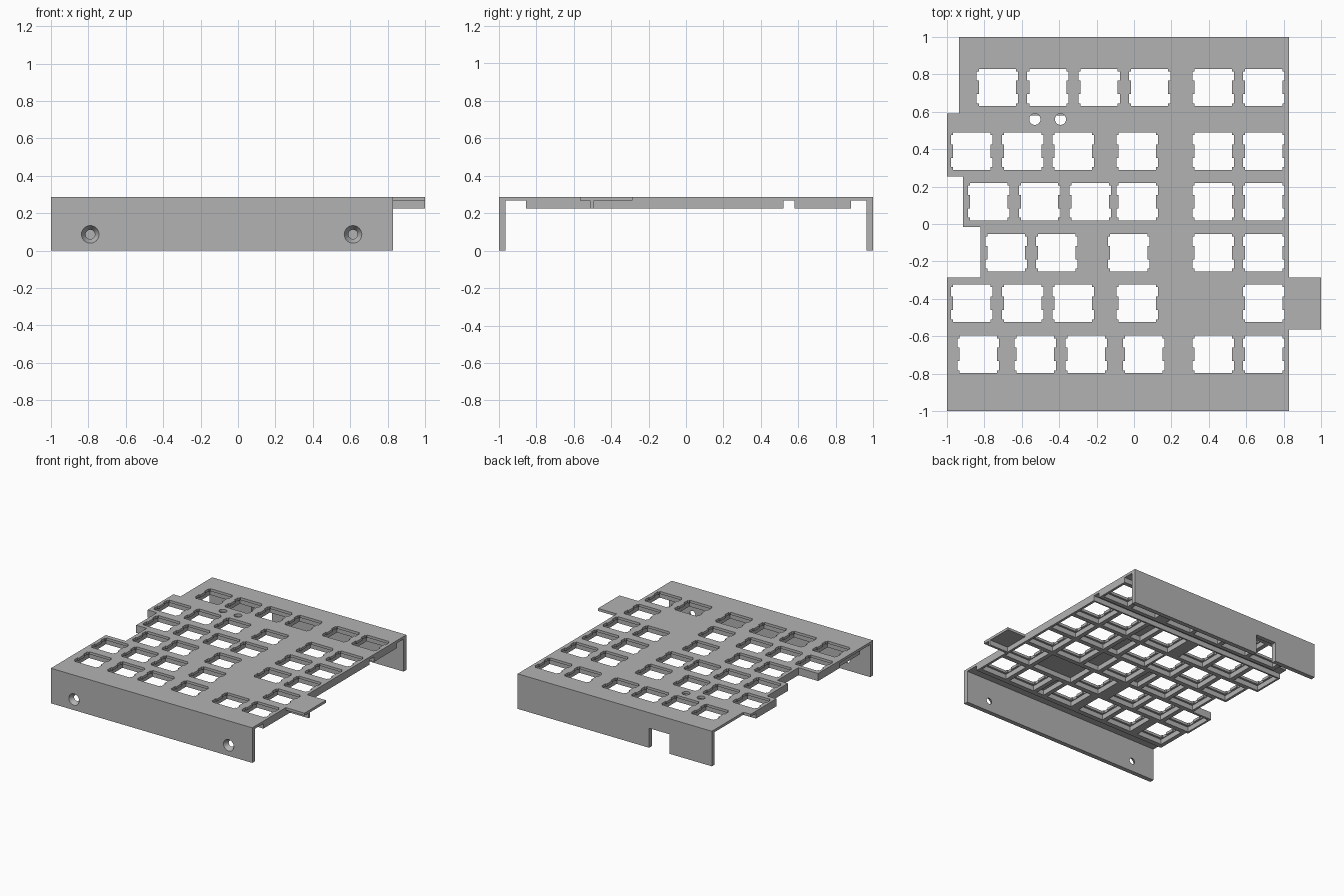
import bpy, bmesh
from math import sin, cos, tau, pi, hypot
from mathutils import Matrix

cube = bpy.data.objects.get("Cube")
if cube:
    bpy.data.objects.remove(cube, do_unlink=True)

grey = bpy.data.materials.new("plain_grey")
grey.use_nodes = True
grey.diffuse_color = (0.45, 0.45, 0.45, 1)
grey.node_tree.nodes["Principled BSDF"].inputs["Base Color"].default_value = grey.diffuse_color

TOP, UNDER, RIB = 0.288, 0.267, 0.226   # plate top, plate underside, rib bottom
RIGHT, WALL = 0.83, 0.037


def rect(x0, x1, y0, y1):
    return [(x0, y0), (x1, y0), (x1, y1), (x0, y1)]


def circle(x, y, r, n=32):
    return [(x + r * cos(tau * i / n), y + r * sin(tau * i / n)) for i in range(n)]


def slab(name, loops, low, high, upright=False):
    """Extrude an outline with holes; upright slabs go from y=-high to y=-low."""
    curve = bpy.data.curves.new(name, 'CURVE')
    curve.dimensions = '2D'
    curve.fill_mode = 'BOTH'
    curve.extrude = (high - low) / 2
    for loop in loops:
        spline = curve.splines.new('POLY')
        spline.points.add(len(loop) - 1)
        for point, (x, y) in zip(spline.points, loop):
            point.co = (x, y, 0, 1)
        spline.use_cyclic_u = True
    temp = bpy.data.objects.new(name + "_curve", curve)
    bpy.context.collection.objects.link(temp)
    graph = bpy.context.evaluated_depsgraph_get()
    mesh = bpy.data.meshes.new_from_object(temp.evaluated_get(graph))
    bpy.data.objects.remove(temp, do_unlink=True)
    mesh.transform(Matrix.Translation((0, 0, (low + high) / 2)))
    if upright:
        mesh.transform(Matrix.Rotation(pi / 2, 4, 'X'))
    bm = bmesh.new()
    bm.from_mesh(mesh)
    bmesh.ops.remove_doubles(bm, verts=bm.verts, dist=0.0002)
    bmesh.ops.recalc_face_normals(bm, faces=bm.faces)
    for face in bm.faces:
        face.smooth = False
    bm.to_mesh(mesh)
    bm.free()
    mesh.materials.clear()
    mesh.materials.append(grey)
    obj = bpy.data.objects.new(name, mesh)
    bpy.context.collection.objects.link(obj)
    return obj


def switch_hole(cx, cy):
    """Square cutout with two clip notches on each side."""
    a, w = 0.1, 0.111
    side = [(a, -a), (a, -.086), (w, -.086), (w, -.036), (a, -.036),
            (a, .036), (w, .036), (w, .086), (a, .086), (a, a)]
    return [(cx + s * x, cy + s * y) for s in (1, -1) for x, y in side]


# Rows: key centre y, rib bottom, rib top, rib left end, key centres x
C, D = 0.423, 0.693
rows = [
    (.73, .58, .88, -.883, [-.73, -.46, -.187, .083, C, D]),
    (.39, .255, .52, -1, [-.867, -.595, -.325, .017, C, D]),
    (.12, -.015, .255, -.915, [-.777, -.505, -.234, .018, C, D]),
    (-.153, -.287, -.015, -.82, [-.683, -.414, -.028, C, D]),
    (-.424, -.562, -.287, -1, [-.867, -.595, -.325, .017, D]),
    (-.697, -.855, -.562, -.983, [-.832, -.528, -.256, .052, C, D]),
]

# Top plate with stepped left edge, side tab, switch holes and two round holes
outline = [(-1, -1), (RIGHT, -1), (RIGHT, -.565), (1, -.565), (1, -.287),
           (RIGHT, -.287), (RIGHT, 1), (-.935, 1), (-.935, .59), (-1, .59),
           (-1, .255), (-.915, .255), (-.915, -.015), (-.82, -.015),
           (-.82, -.287), (-1, -.287)]
holes = [switch_hole(x, y) for y, _, _, _, keys in rows for x in keys]
holes += [circle(x, .56, .03) for x in (-.53, -.393)]
slab("top_plate", [outline] + holes, UNDER, TOP)

# Stiffening ribs: each row is a strip with pockets around keys and blank areas
P, GAP = 0.117, 0.036
for i, (y, low, high, left, keys) in enumerate(rows):
    spans = [(x - P, x + P) for x in keys]
    blanks = [(a[1] + GAP, b[0] - GAP) for a, b in zip(spans, spans[1:])
              if b[0] - a[1] > 0.11]
    pockets = [rect(x0, x1, y - P, y + P) for x0, x1 in spans + blanks]
    slab(f"rib_row_{i + 1}", [rect(left, RIGHT, low, high)] + pockets, RIB, UNDER)
slab("tab_rib", [rect(RIGHT, 1, -.512, -.492)], RIB, UNDER)

# Front wall with tapered screw holes
screws = [(-.79, .087), (.615, .087)]
front = slab("front_wall", [rect(-1, RIGHT, 0, UNDER)] + [circle(x, z, .047) for x, z in screws],
             1 - WALL, 1, upright=True)
for v in front.data.vertices:
    for x, z in screws:
        if v.co.y > -1 + WALL / 2 and hypot(v.co.x - x, v.co.z - z) < .06:
            v.co.x = x + (v.co.x - x) * 0.53
            v.co.z = z + (v.co.z - z) * 0.53

# Back wall with a cable notch
notch = [(-.935, 0), (-.55, 0), (-.55, .16), (-.365, .16), (-.365, 0),
         (RIGHT, 0), (RIGHT, UNDER), (-.935, UNDER)]
slab("back_wall", [notch], -1, -1 + WALL, upright=True)
